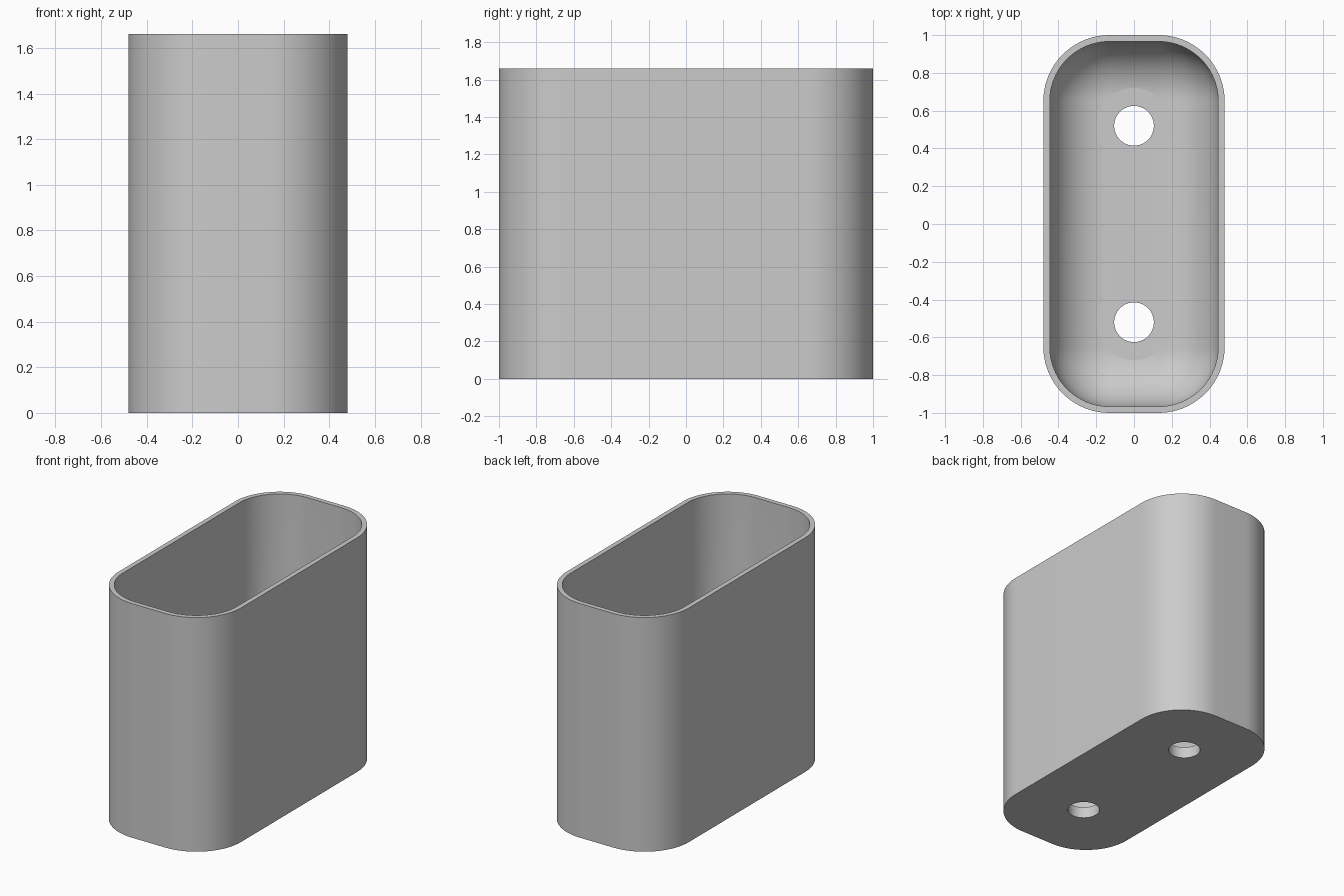
import bpy, bmesh
from math import sin, cos, pi, radians

HALF_X, HALF_Y, HEIGHT = 0.48, 1.0, 1.66
CORNER, WALL, FLOOR, FILLET = 0.35, 0.034, 0.08, 0.3
HOLE_Y, HOLE_R, SEAT_R = 0.52, 0.105, 0.2

old = bpy.data.objects.get("Cube")
if old:
    bpy.data.objects.remove(old, do_unlink=True)

grey = bpy.data.materials.new("light_grey")
grey.use_nodes = True
colour = (0.6, 0.6, 0.6, 1)
grey.diffuse_color = colour
grey.node_tree.nodes["Principled BSDF"].inputs["Base Color"].default_value = colour


def rounded_ring(bm, inset, z, steps=20):
    """Rounded rectangle of vertices, pulled in from the outer outline."""
    r = CORNER - inset
    ring = []
    for k, (sx, sy) in enumerate([(1, 1), (-1, 1), (-1, -1), (1, -1)]):
        for i in range(steps + 1):
            a = (k + i / steps) * pi / 2
            ring.append(bm.verts.new((sx * (HALF_X - CORNER) + r * cos(a),
                                      sy * (HALF_Y - CORNER) + r * sin(a), z)))
    return ring


def cylinder(name, radius, y, bottom, top):
    bpy.ops.mesh.primitive_cylinder_add(vertices=64, radius=radius, depth=top - bottom,
                                        location=(0, y, (top + bottom) / 2))
    obj = bpy.context.object
    obj.name = name
    obj.hide_render = True
    return obj


# Shell: outer wall, rim, inner wall, then a rounded sweep into the floor
profile = [(0, 0), (0, HEIGHT), (WALL, HEIGHT)]
for i in range(17):
    a = i / 16 * pi / 2
    profile.append((WALL + FILLET * (1 - cos(a)), FLOOR + FILLET * (1 - sin(a))))

bm = bmesh.new()
rings = [rounded_ring(bm, inset, z) for inset, z in profile]
for low, high in zip(rings, rings[1:]):
    n = len(low)
    for i in range(n):
        j = (i + 1) % n
        bm.faces.new((low[i], low[j], high[j], high[i]))
bm.faces.new(list(reversed(rings[0])))
bm.faces.new(rings[-1])
bmesh.ops.recalc_face_normals(bm, faces=bm.faces)
mesh = bpy.data.meshes.new("holder_cup")
bm.to_mesh(mesh)
bm.free()
cup = bpy.data.objects.new("holder_cup", mesh)
bpy.context.collection.objects.link(cup)
mesh.materials.append(grey)

# Screw holes, with flat seats cut into the rounded floor edge
cutters = []
for side in (-1, 1):
    cutters.append(cylinder("screw_hole_cutter", HOLE_R, side * HOLE_Y, -0.1, 0.5))
    cutters.append(cylinder("screw_seat_cutter", SEAT_R, side * HOLE_Y, FLOOR + 0.0005, 0.5))
for cutter in cutters:
    mod = cup.modifiers.new(cutter.name, "BOOLEAN")
    mod.operation = "DIFFERENCE"
    mod.solver = "EXACT"
    mod.object = cutter

# Apply the cuts and smooth the curved walls
bpy.ops.object.select_all(action="DESELECT")
cup.select_set(True)
bpy.context.view_layer.objects.active = cup
for mod in list(cup.modifiers):
    bpy.ops.object.modifier_apply(modifier=mod.name)
for cutter in cutters:
    bpy.data.objects.remove(cutter, do_unlink=True)
bpy.ops.object.shade_smooth_by_angle(angle=radians(30))
